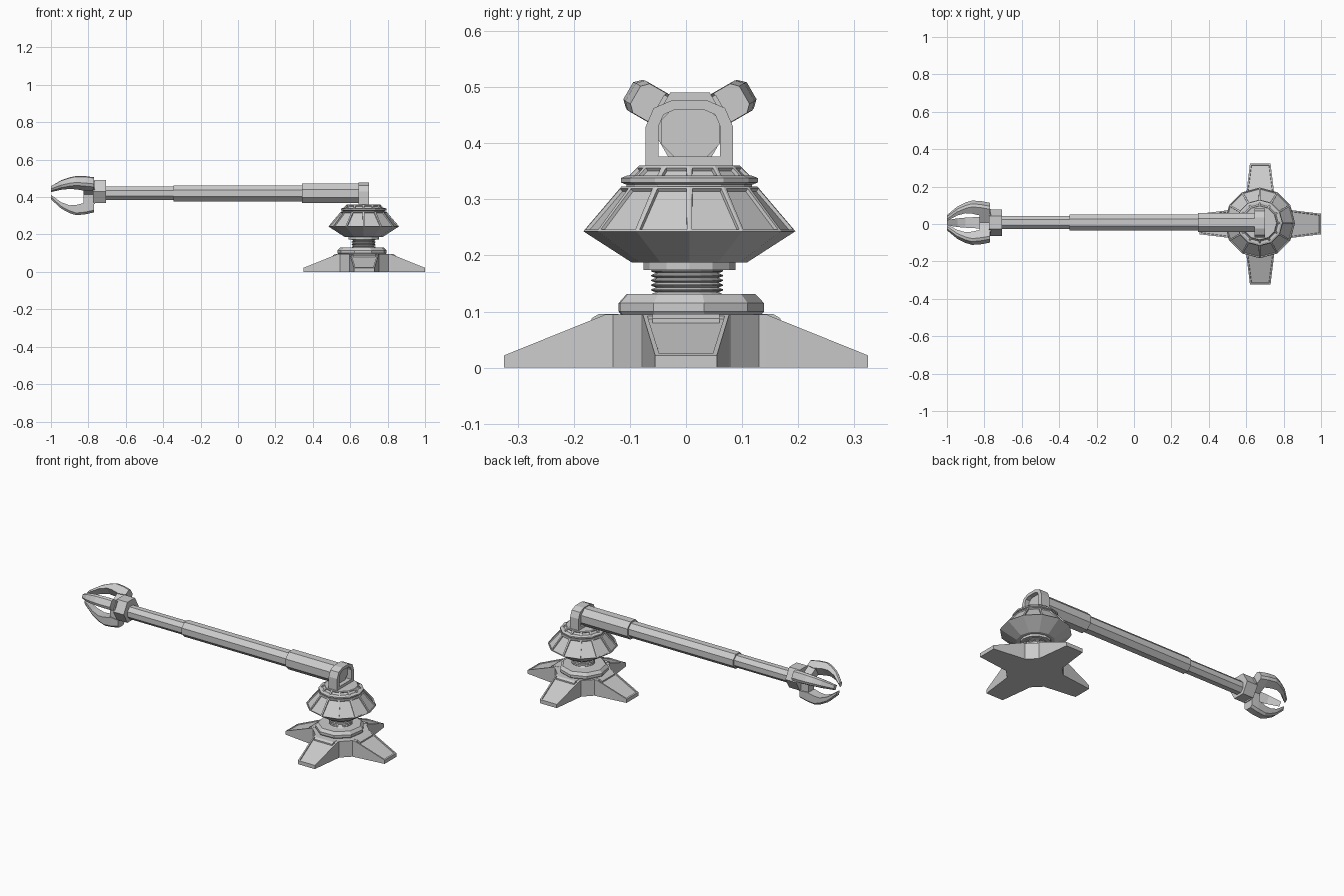
import bpy, bmesh
from math import sin, cos, pi, radians
from mathutils import Matrix, Vector

if "Cube" in bpy.data.objects:
    bpy.data.objects.remove(bpy.data.objects["Cube"])

CX, CY = 0.672, 0.006      # column axis
AZ = 0.42                  # arm axis height


def finish(bm, name):
    bmesh.ops.recalc_face_normals(bm, faces=bm.faces[:])
    me = bpy.data.meshes.new(name)
    bm.to_mesh(me)
    bm.free()
    ob = bpy.data.objects.new(name, me)
    bpy.context.collection.objects.link(ob)
    return ob


def loft(bm, rings, closed=False):
    """Skin equal-length rings of points; cap the ends unless closed."""
    vs = [[bm.verts.new(p) for p in r] for r in rings]
    n = len(rings[0])
    pairs = list(zip(vs, vs[1:])) + ([(vs[-1], vs[0])] if closed else [])
    out = [[bm.faces.new((a[i], a[(i + 1) % n], b[(i + 1) % n], b[i]))
            for i in range(n)] for a, b in pairs]
    if not closed:
        bm.faces.new(vs[0])
        bm.faces.new(vs[-1])
    return out


def lathe(name, profile, n, phase=0.0, origin=(CX, CY, 0), axis='Z', panel_band=None):
    """Turned solid from (radius, distance) pairs along the z or x axis."""
    bm = bmesh.new()
    rings = []
    for r, d in profile:
        ring = []
        for i in range(n):
            a = phase + 2 * pi * i / n
            p = (r * cos(a), r * sin(a), d) if axis == 'Z' else (d, r * cos(a), r * sin(a))
            ring.append(Vector(p) + Vector(origin))
        rings.append(ring)
    bands = loft(bm, rings)
    if panel_band is not None:
        bmesh.ops.recalc_face_normals(bm, faces=bm.faces[:])
        bmesh.ops.inset_individual(bm, faces=bands[panel_band], thickness=0.007, depth=0)
        bmesh.ops.inset_individual(bm, faces=bands[panel_band], thickness=0.002, depth=-0.006)
    return finish(bm, name)


# Four-legged base: hub plus sloped legs with sunken panels
bm = bmesh.new()
hub = [(0.13, -0.078), (0.13, 0.078), (0.078, 0.13), (-0.078, 0.13),
       (-0.13, 0.078), (-0.13, -0.078), (-0.078, -0.13), (0.078, -0.13)]
loft(bm, [[(0.675 + x, y, z) for x, y in hub] for z in (0, 0.095)])
finish(bm, "base_hub")
for k in range(4):
    rot = Matrix.Translation((0.675, 0, 0)) @ Matrix.Rotation(k * pi / 2, 4, 'Z')
    bm = bmesh.new()
    sections = [(0.129, 0.078, 0.095), (0.143, 0.077, 0.095), (0.324, 0.055, 0.022)]
    bands = loft(bm, [[(x, -w, 0), (x, w, 0), (x, w, h), (x, -w, h)] for x, w, h in sections])
    bmesh.ops.recalc_face_normals(bm, faces=bm.faces[:])
    slope = [bands[1][2]]
    bmesh.ops.inset_individual(bm, faces=slope, thickness=0.011, depth=0)
    bmesh.ops.inset_individual(bm, faces=slope, thickness=0.002, depth=-0.005)
    bmesh.ops.transform(bm, matrix=rot, verts=bm.verts[:])
    finish(bm, f"leg_{k}")
    # Raised lip at the top of each leg
    bm = bmesh.new()
    lip = [(0.12, 0.08), (0.168, 0.08), (0.168, 0.088), (0.155, 0.096), (0.12, 0.096)]
    loft(bm, [[rot @ Vector((x, w, z)) for x, z in lip] for w in (-0.06, 0.06)])
    finish(bm, f"leg_lip_{k}")

# Bearing ring, threaded post and collar
lathe("bearing_ring", [(0.125, 0.09), (0.133, 0.1), (0.133, 0.115), (0.118, 0.131)],
      9, 0.2, (0.664, CY, 0))
thread = [(0.056, 0.12)]
for i in range(6):
    z = 0.126 + i * 0.0085
    thread += [(0.064, z + 0.003), (0.064, z + 0.005), (0.056, z + 0.0085)]
lathe("threaded_post", thread, 16, origin=(CX, 0.002, 0))
lathe("collar", [(0.082, 0.174), (0.082, 0.19)], 12)

# Turret body with panelled upper cone, and stepped cap
lathe("turret_body", [(0.102, 0.187), (0.189, 0.243), (0.121, 0.323)], 12, panel_band=1)
lathe("turret_rim", [(0.112, 0.318), (0.112, 0.326), (0.122, 0.33), (0.122, 0.338), (0.112, 0.342)], 12)
lathe("turret_cap", [(0.112, 0.338), (0.09, 0.36)], 12, panel_band=0)

# Shoulder arch: open hoop standing on the turret
def arch(w, bottom, top, c):
    return [(-w, bottom), (w, bottom), (w, top - c), (w - 0.3 * c, top - 0.3 * c),
            (w - c, top), (-w + c, top), (-w + 0.3 * c, top - 0.3 * c), (-w, top - c)]

bm = bmesh.new()
outer, inner = arch(0.078, 0.352, 0.477, 0.048), arch(0.055, 0.376, 0.46, 0.03)
loft(bm, [[(x, CY + y, z) for y, z in prof] for prof, x in
          ((outer, 0.645), (outer, 0.700), (inner, 0.700), (inner, 0.645))], closed=True)
finish(bm, "shoulder_arch")

# Telescoping octagonal arm
k8 = cos(pi / 8)
for name, ap, x0, x1 in (("upper_arm", 0.052, 0.342, 0.675),
                         ("middle_arm", 0.043, -0.345, 0.36),
                         ("fore_arm", 0.036, -0.72, -0.33)):
    lathe(name, [(ap / k8, x0), (ap / k8, x1)], 8, pi / 8, (0, 0.008, AZ), 'X')

# Hexagonal wrist
HZ = 0.43
lathe("wrist", [(0.07, -0.775), (0.07, -0.705)], 6, 0, (0, 0.007, HZ), 'X')

# Three claws: palm spoke and curved tapering finger, as (x, outer, inner, half width)
claw = [(-0.77, 0.112, 0.066, 0.030), (-0.815, 0.122, 0.060, 0.031),
        (-0.865, 0.127, 0.072, 0.029), (-0.90, 0.116, 0.074, 0.027),
        (-0.945, 0.092, 0.058, 0.023), (-1.0, 0.042, 0.018, 0.014)]
for k in range(3):
    rot = Matrix.Translation((0, 0.007, HZ)) @ Matrix.Rotation(radians(120 * k), 4, 'X')
    bm = bmesh.new()
    loft(bm, [[rot @ Vector((x, y, z)) for y, z in
               ((-w, -i), (w, -i), (w, -o + 0.012), (0.6 * w, -o), (-0.6 * w, -o), (-w, -o + 0.012))]
              for x, o, i, w in claw])
    finish(bm, f"finger_{k}")
    bm = bmesh.new()
    loft(bm, [[rot @ Vector((x, y, z)) for y, z in
               ((-0.026, 0), (0.026, 0), (0.026, -0.068), (-0.026, -0.068))] for x in (-0.825, -0.765)])
    finish(bm, f"palm_spoke_{k}")
